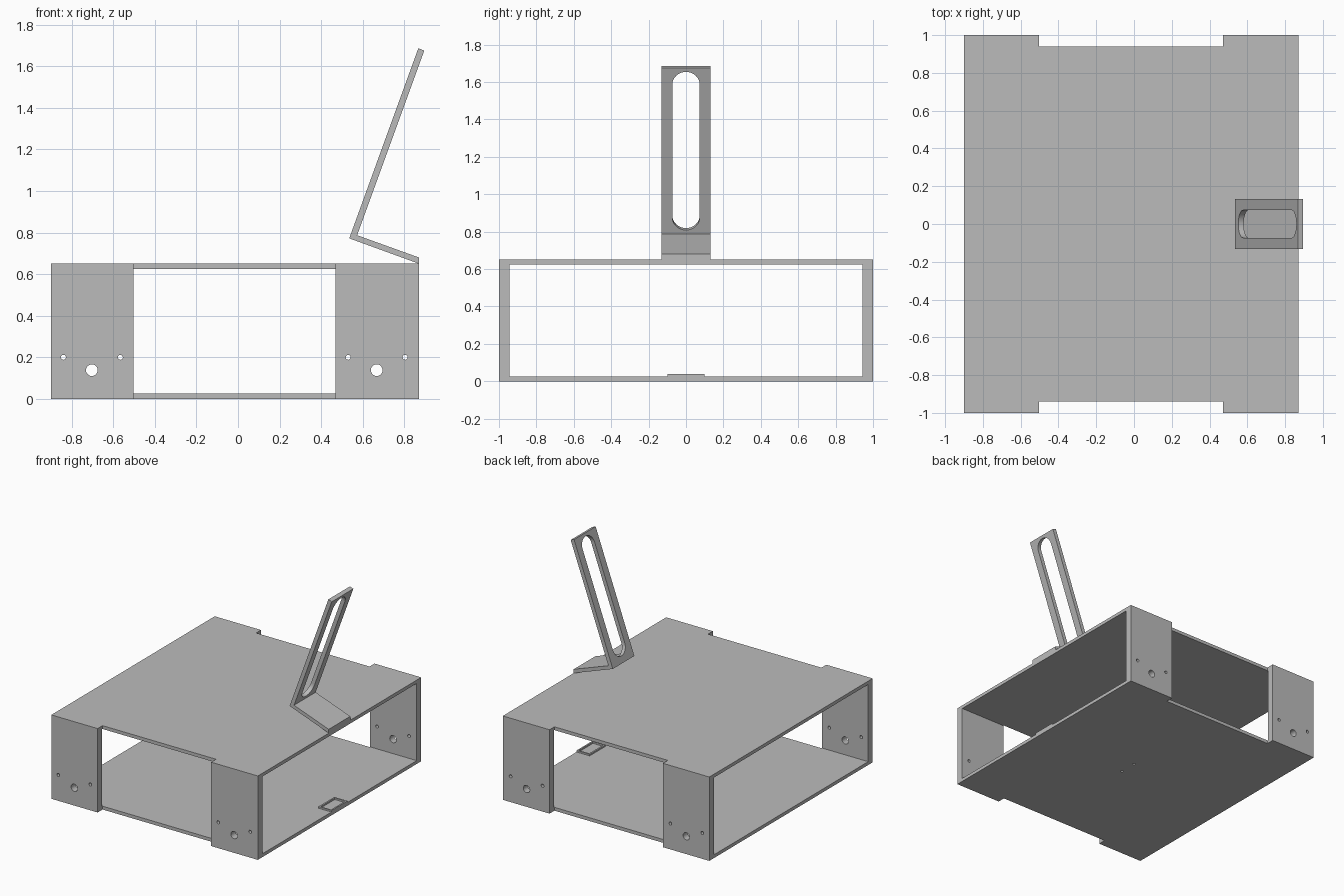
import bpy, bmesh, math
from mathutils import Vector

if "Cube" in bpy.data.objects:
    bpy.data.objects.remove(bpy.data.objects["Cube"])

grey = bpy.data.materials.new("plain grey")
grey.use_nodes = True
colour = (0.5, 0.5, 0.5, 1)
grey.diffuse_color = colour
grey.node_tree.nodes["Principled BSDF"].inputs["Base Color"].default_value = colour


def prism(name, outline, sweep):
    """Extrude a flat outline of 3D points along a vector."""
    bm = bmesh.new()
    face = bm.faces.new([bm.verts.new(p) for p in outline])
    grown = bmesh.ops.extrude_face_region(bm, geom=[face])["geom"]
    bmesh.ops.translate(bm, vec=sweep, verts=[v for v in grown if isinstance(v, bmesh.types.BMVert)])
    bmesh.ops.recalc_face_normals(bm, faces=bm.faces)
    mesh = bpy.data.meshes.new(name)
    bm.to_mesh(mesh)
    bm.free()
    mesh.materials.append(grey)
    obj = bpy.data.objects.new(name, mesh)
    bpy.context.collection.objects.link(obj)
    return obj


def box(name, x0, x1, y0, y1, z0, z1):
    base = [(x0, y0, z0), (x1, y0, z0), (x1, y1, z0), (x0, y1, z0)]
    return prism(name, base, Vector((0, 0, z1 - z0)))


def rod(centre, axis, radius, length):
    """Round cutter centred on a point."""
    axis = Vector(axis)
    side = axis.orthogonal().normalized()
    up = axis.cross(side)
    start = Vector(centre) - axis * length / 2
    turn = [math.tau * i / 32 for i in range(32)]
    ring = [start + radius * (side * math.cos(t) + up * math.sin(t)) for t in turn]
    return prism("hole_cutter", ring, axis * length)


def cut(obj, cutter):
    cutter.hide_render = True
    mod = obj.modifiers.new("cut", "BOOLEAN")
    mod.operation = "DIFFERENCE"
    mod.solver = "EXACT"
    mod.object = cutter
    bpy.context.view_layer.objects.active = obj
    bpy.ops.object.modifier_apply(modifier=mod.name)
    bpy.data.objects.remove(cutter)


def smooth(obj):
    bpy.ops.object.select_all(action="DESELECT")
    obj.select_set(True)
    bpy.context.view_layer.objects.active = obj
    bpy.ops.object.shade_smooth_by_angle(angle=math.radians(30))


# Housing: a sleeve open at both ends, with wide notches front and back
LEFT, RIGHT, TOP, WALL = 0.87, -0.9, 0.65, 0.026
housing = box("housing", RIGHT, LEFT, -1, 1, 0, TOP)
cut(housing, box("cavity_cutter", -1, 1, -0.945, 0.945, WALL, TOP - WALL))
for s in (-1, 1):
    y0, y1 = sorted((s * 0.94, s * 1.1))
    cut(housing, box("notch_cutter", -0.503, 0.47, y0, y1, -0.1, TOP + 0.1))

# Mounting holes in the corner walls, drilled front to back
for x in (-0.703, 0.667):
    cut(housing, rod((x, 0, 0.138), (0, 1, 0), 0.028, 3))
    for offset in (-0.137, 0.137):
        cut(housing, rod((x + offset, 0, 0.2), (0, 1, 0), 0.012, 3))

# Pair of pin holes in the floor
for y in (-0.07, 0.07):
    cut(housing, rod((0.058, y, 0), (0, 0, 1), 0.01, 0.2))
smooth(housing)

# Thin raised frame on the floor by the open end
frame = box("floor_frame", 0.757, LEFT, -0.098, 0.098, WALL, 0.038)
cut(frame, box("frame_cutter", 0.769, LEFT - 0.012, -0.086, 0.086, 0, 0.1))

# Bent bracket: sloping foot and long leaning arm
HALF = 0.132
corner = Vector((0.535, 0, 0.772))
profile = [(0.535, 0.772), (0.87, 0.65), (0.87, 0.68), (0.573, 0.787), (0.896, 1.675), (0.867, 1.686)]
bracket = prism("bracket", [(x, -HALF, z) for x, z in profile], Vector((0, 2 * HALF, 0)))

# Round-ended slot through the arm
lean = math.radians(20)
along = Vector((math.sin(lean), 0, math.cos(lean)))
across = Vector((math.cos(lean), 0, -math.sin(lean)))
radius, reach = 0.073, 0.377
outline = []
for i in range(50):
    end = 1 if i < 25 else -1
    t = math.pi * (i % 25) / 24 + (0 if end == 1 else math.pi)
    outline.append(corner + along * (0.5 + end * reach + radius * math.sin(t))
                   + Vector((0, radius * math.cos(t), 0)) - across * 0.05)
# The cutter is kept shallow so the foot stays whole
cut(bracket, prism("slot_cutter", outline, across * 0.1))
smooth(bracket)
